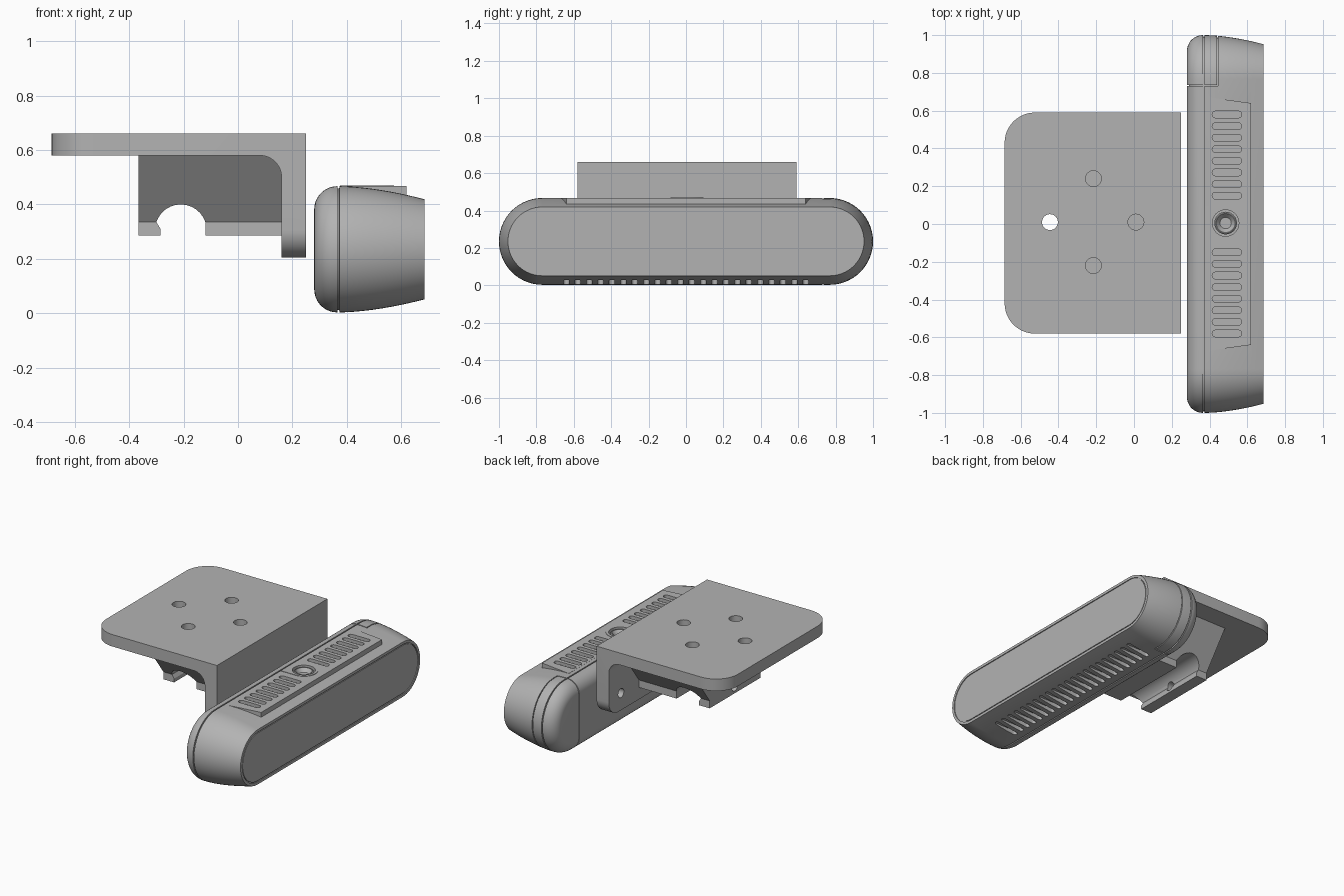
import bpy, bmesh, math
from mathutils import Vector

if "Cube" in bpy.data.objects:
    bpy.data.objects.remove(bpy.data.objects["Cube"], do_unlink=True)

grey = bpy.data.materials.new("satin_grey")
grey.use_nodes = True
grey.diffuse_color = (0.45, 0.45, 0.45, 1)
grey.node_tree.nodes["Principled BSDF"].inputs["Base Color"].default_value = (0.45, 0.45, 0.45, 1)


def loft(name, rings):
    """Skin a list of equal-length point rings and cap both ends."""
    bm = bmesh.new()
    loops = [[bm.verts.new(p) for p in ring] for ring in rings]
    for a, b in zip(loops, loops[1:]):
        for i in range(len(a)):
            j = (i + 1) % len(a)
            bm.faces.new((a[i], a[j], b[j], b[i]))
    bm.faces.new(loops[0])
    bm.faces.new(loops[-1])
    bmesh.ops.recalc_face_normals(bm, faces=bm.faces)
    mesh = bpy.data.meshes.new(name)
    bm.to_mesh(mesh)
    bm.free()
    mesh.materials.append(grey)
    ob = bpy.data.objects.new(name, mesh)
    bpy.context.collection.objects.link(ob)
    return ob


def prism(name, pts, axis, lo, hi):
    """Extrude a 2D profile along an axis."""
    place = {"x": lambda u, v, w: (w, u, v),
             "y": lambda u, v, w: (u, w, v),
             "z": lambda u, v, w: (u, v, w)}[axis]
    return loft(name, [[place(u, v, w) for u, v in pts] for w in (lo, hi)])


def box(u0, u1, v0, v1):
    return [(u0, v0), (u1, v0), (u1, v1), (u0, v1)]


def arc(cx, cy, r, a0, a1, n=12):
    angles = [math.radians(a0 + (a1 - a0) * i / n) for i in range(n + 1)]
    return [(cx + r * math.cos(a), cy + r * math.sin(a)) for a in angles]


def circle(cx, cy, r, n=32):
    return arc(cx, cy, r, 0, 360, n)[:-1]


def stadium(cx, cy, half, r, n=8):
    return arc(cx + half, cy, r, -90, 90, n) + arc(cx - half, cy, r, 90, 270, n)


def boolean(ob, tools, operation="DIFFERENCE"):
    """Apply booleans in order and delete the tools."""
    for tool in tools:
        mod = ob.modifiers.new("cut", "BOOLEAN")
        mod.operation, mod.solver, mod.object = operation, "EXACT", tool
    bpy.context.view_layer.update()
    graph = bpy.context.evaluated_depsgraph_get()
    mesh = bpy.data.meshes.new_from_object(ob.evaluated_get(graph))
    ob.modifiers.clear()
    ob.data = mesh
    for tool in tools:
        bpy.data.objects.remove(tool, do_unlink=True)


def merge(parts):
    """Join disjoint cutters into one mesh."""
    bm = bmesh.new()
    for part in parts:
        bm.from_mesh(part.data)
    bm.to_mesh(parts[0].data)
    bm.free()
    for part in parts[1:]:
        bpy.data.objects.remove(part, do_unlink=True)
    return parts[0]


def smooth(ob, angle=30):
    bpy.ops.object.select_all(action="DESELECT")
    ob.select_set(True)
    bpy.context.view_layer.objects.active = ob
    bpy.ops.object.shade_smooth_by_angle(angle=math.radians(angle))


# Camera body: stadium sections along x
MID, RAD, HALF = 0.235, 0.232, 0.768


def section(x, inset):
    return [(x, y, z) for y, z in stadium(0, MID, HALF, RAD - inset, 28)]


back = [(0.365 - 0.085 * math.cos(a), 0.085 * (1 - math.sin(a)))
        for a in [math.radians(10 * i) for i in range(10)]]
seam = [(0.366, 0.008), (0.372, 0.008), (0.373, 0)]
taper = [(0.373 + 0.312 * t, 0.048 * t ** 1.7) for t in [i / 10 for i in range(1, 11)]]
body = loft("camera_body", [section(x, i) for x, i in back + seam + taper])

# Raised vent panel on top
panel = prism("panel", [(0.40, -0.67), (0.62, -0.64), (0.62, 0.64), (0.40, 0.67)],
              "z", 0.38, 0.467)
boolean(body, [panel], "UNION")

# Seam of the separate end cap, kept shallow by removing the core
core = loft("core", [section(x, i + 0.01) for x, i in back + taper])
for v in core.data.vertices:
    v.co.x = 0.48 + (v.co.x - 0.48) * 0.95
cap_seam = prism("cap_seam", [(0.2, 0.73), (0.445, 0.73), (0.445, 1.1), (0.439, 1.1),
                             (0.439, 0.736), (0.2, 0.736)], "z", -0.1, 0.6)
boolean(cap_seam, [core])

# Vent slots, screw well and front window groove
slots = []
for side in (-1, 1):
    for i in range(8):
        y = side * (0.15 + 0.0614 * i)
        slots.append(prism("slot", stadium(0.492, y, 0.06, 0.018), "z", 0.447, 0.6))
for i in range(22):
    y = -0.64 + 1.28 * i / 21
    slots.append(prism("slot", stadium(0.505, y, 0.07, 0.015), "z", -0.1, 0.035))
slots.append(prism("well", circle(0.485, 0.005, 0.07), "z", 0.425, 0.6))
groove = prism("groove", stadium(0, MID, HALF, RAD - 0.066, 28), "x", 0.679, 0.8)
window = prism("front_window", stadium(0, MID, HALF, RAD - 0.072, 28), "x", 0.67, 0.684)
boolean(body, [cap_seam, merge(slots), groove])
smooth(body)
smooth(window)

# Screw boss with a conical recess
screw = loft("top_screw", [[(x, y, z) for x, y in circle(0.485, 0.005, r)]
                           for r, z in ((0.06, 0.42), (0.06, 0.458), (0.054, 0.463),
                                        (0.05, 0.463), (0.03, 0.44))])
smooth(screw)
pad = prism("screw_pad", arc(0.485, 0.005, 0.088, -90, 90, 16) + [(0.375, 0.093), (0.375, -0.083)],
            "z", 0.46, 0.4695)
boolean(pad, [prism("hole", circle(0.485, 0.005, 0.07), "z", 0.4, 0.6)])
smooth(pad)

# Angle bracket: L profile with an inner fillet, rounded at the free corners
Y0, Y1 = -0.58, 0.59
profile = [(-0.685, 0.58)] + arc(0.08, 0.50, 0.08, 90, 0) + [(0.16, 0.205), (0.25, 0.205),
                                                           (0.25, 0.66), (-0.685, 0.66)]
bracket = prism("angle_bracket", profile, "y", Y0, Y1)
r = 0.16
plan = ([(0.3, Y0), (0.3, Y1)] + arc(-0.685 + r, Y1 - r, r, 90, 180)
        + arc(-0.685 + r, Y0 + r, r, 180, 270))
boolean(bracket, [prism("plan", plan, "z", 0, 1)], "INTERSECT")
r = 0.1
side = ([(Y1, 0.7), (Y0, 0.7)] + arc(Y0 + r, 0.205 + r, r, 180, 270)
        + arc(Y1 - r, 0.205 + r, r, 270, 360))
boolean(bracket, [prism("side", side, "x", -1, 0.5)], "INTERSECT")
holes = [prism("hole", circle(x, y, 0.042), "z", 0.5, 0.8)
         for x, y in ((-0.215, 0.24), (-0.215, -0.22), (-0.445, 0.01), (0.01, 0.01))]
holes += [prism("hole", circle(y, 0.32, 0.03), "x", 0.1, 0.3) for y in (-0.45, 0.46)]
boolean(bracket, [merge(holes)])
smooth(bracket)

# Mount block under the plate: sloped ends, arched channel and cross hole
wedge = [(-0.27, 0.285), (0.27, 0.285), (0.27, 0.335), (0.45, 0.58), (-0.45, 0.58), (-0.27, 0.335)]
mount = prism("mount_block", wedge, "x", -0.365, 0.16)
channel = [(-0.285, 0.2), (-0.12, 0.2), (-0.12, 0.335)] + arc(-0.21, 0.305, 0.095, 18, 162) \
    + [(-0.30, 0.335), (-0.285, 0.31)]
boolean(mount, [prism("channel", channel, "y", -1, 1),
                prism("hole", circle(0.005, 0.33, 0.03), "x", -0.5, -0.2)])
smooth(mount)
